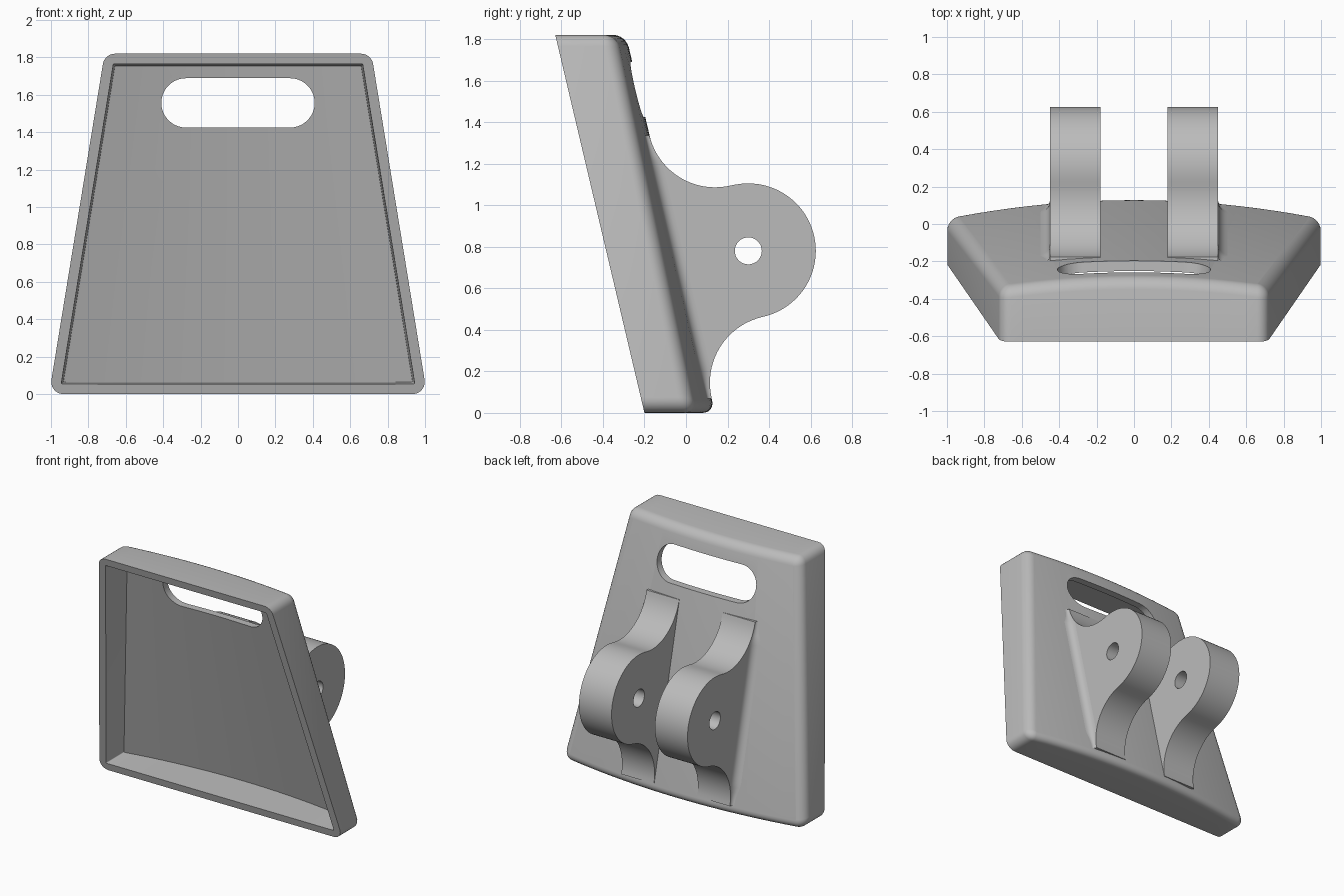
import bpy, bmesh
from math import sin, cos, pi, atan, atan2, sqrt, radians

cube = bpy.data.objects.get("Cube")
if cube:
    bpy.data.objects.remove(cube)

grey = bpy.data.materials.new("plain grey")
grey.use_nodes = True
COLOUR = (0.5, 0.5, 0.5, 1)
grey.diffuse_color = COLOUR
grey.node_tree.nodes["Principled BSDF"].inputs["Base Color"].default_value = COLOUR

HEIGHT, TAPER, LEAN = 1.82, 0.163, 0.236


def front(z):
    return -0.20 - LEAN * z


def back(x, z):
    return 0.14 - LEAN * z - 0.1 * x * x


def make(name, bm):
    bmesh.ops.recalc_face_normals(bm, faces=bm.faces)
    mesh = bpy.data.meshes.new(name)
    bm.to_mesh(mesh)
    bm.free()
    mesh.materials.append(grey)
    ob = bpy.data.objects.new(name, mesh)
    bpy.context.collection.objects.link(ob)
    return ob


def activate(ob):
    bpy.ops.object.select_all(action='DESELECT')
    ob.select_set(True)
    bpy.context.view_layer.objects.active = ob


def smooth(ob):
    activate(ob)
    bpy.ops.object.shade_smooth_by_angle(angle=radians(30))


def cut(ob, cutter):
    mod = ob.modifiers.new("cut", 'BOOLEAN')
    mod.operation, mod.solver, mod.object = 'DIFFERENCE', 'EXACT', cutter
    activate(ob)
    bpy.ops.object.modifier_apply(modifier=mod.name)
    bpy.data.objects.remove(cutter)


def arc(cx, cy, r, a0, a1, n):
    return [(cx + r * cos(a0 + (a1 - a0) * i / n),
             cy + r * sin(a0 + (a1 - a0) * i / n)) for i in range(n + 1)]


def prism(name, points, place, d0, d1):
    """Extrude a 2D outline between two depths."""
    bm = bmesh.new()
    a, b = ([bm.verts.new(place(p, q, d)) for p, q in points] for d in (d0, d1))
    bm.faces.new(a)
    bm.faces.new(b)
    for i in range(len(a)):
        bm.faces.new((a[i - 1], a[i], b[i], b[i - 1]))
    return make(name, bm)


# Tapered, rounded outline as a bottom row and a top row with matching points
def outline(inset, radius):
    m = inset + radius
    side = atan(TAPER)

    def row(z, a0, a1):
        half = 1.01 - TAPER * z - m * sqrt(1 + TAPER ** 2)
        corner = arc(half, z, radius, a0, a1, 6)
        x, edge = corner[0]
        flat = [(x * (i / 10 - 1), edge) for i in range(1, 20)]
        return [(-p, q) for p, q in reversed(corner)] + flat + corner

    return row(m, -pi / 2, side) + row(HEIGHT - m, pi / 2, side)[::-1]


# Hollow panel shell, skinned through loops from the inside round to the back
bm = bmesh.new()


def loop(inset, radius, depth):
    return [bm.verts.new((x, depth(x, z), z)) for x, z in outline(inset, radius)]


def flat_front(x, z):
    return front(z)


loops = [loop(0.065, 0.006, lambda x, z: back(x, z) - 0.055),
         loop(0.055, 0.006, flat_front),
         loop(0, 0.065, flat_front)]
FILLET = 0.06
for k in range(7):
    t = k * pi / 12
    drop = FILLET * (1 - sin(t))
    loops.append(loop(FILLET * (1 - cos(t)), 0.065 - FILLET * (1 - cos(t)),
                      lambda x, z: back(x, z) - drop))
for a, b in zip(loops, loops[1:]):
    for i in range(len(a)):
        bm.faces.new((a[i - 1], a[i], b[i], b[i - 1]))
for cap in (loops[0], loops[-1]):
    n = len(cap)
    for i in range(n // 2 - 1):
        bm.faces.new((cap[i], cap[i + 1], cap[n - 2 - i], cap[n - 1 - i]))
panel = make("panel_shell", bm)

# Rounded handle slot
slot = (arc(0.278, 1.557, 0.132, -pi / 2, pi / 2, 20)
        + arc(-0.278, 1.557, 0.132, pi / 2, 3 * pi / 2, 20))
cut(panel, prism("slot_cutter", slot, lambda p, q, d: (p, d, q), -1, 1))
smooth(panel)

# Mounting lugs: a round eye blended into the panel by two concave arcs
R = 0.325
EYE, UPPER, LOWER = (0.30, 0.78), (0.14, 1.411), (0.44, 0.145)
foot = pi + atan(LEAN)
up = atan2(UPPER[1] - EYE[1], UPPER[0] - EYE[0])
down = atan2(LOWER[1] - EYE[1], LOWER[0] - EYE[0])
profile = (arc(*UPPER, R, foot, up + pi, 18)
           + arc(*EYE, R, up, down, 40)[1:]
           + arc(*LOWER, R, down + pi, foot, 18)[1:])
top_z, low_z = profile[0][1], profile[-1][1]
profile += [(back(0, z) - 0.04, z) for z in (low_z, top_z)]


def lug_height(z):
    for cy, cz in (UPPER, LOWER):
        if abs(z - cz) < R:
            return cy - sqrt(R * R - (z - cz) ** 2) - back(0.45, z)
    return R


def place_x(p, q, d):
    return (d, p, q)


for name, s in (("left", 1), ("right", -1)):
    lug = prism(name + "_lug", profile, place_x, s * 0.18, s * 0.45)
    hole = arc(*EYE, 0.065, 0, 2 * pi, 32)[:-1]
    cut(lug, prism("hole_cutter", hole, place_x, s * 0.1, s * 0.5))
    smooth(lug)

    # Concave blend along the outer foot of the lug
    bm = bmesh.new()
    rows = []
    for i in range(41):
        z = low_z + (top_z - low_z) * i / 40
        r = max(0.004, min(0.05, lug_height(z)))
        rows.append([])
        for k in range(7):
            t = k * pi / 12
            x = 0.45 + r * (1 - cos(t))
            rows[-1].append(bm.verts.new((s * x, back(x, z) + r * (1 - sin(t)), z)))
    for a, b in zip(rows, rows[1:]):
        for k in range(6):
            quad = (a[k], a[k + 1], b[k + 1], b[k])
            bm.faces.new(quad if s > 0 else quad[::-1])
    blend = make(name + "_lug_blend", bm)
    if sum(p.normal.x for p in blend.data.polygons) * s < 0:
        blend.data.flip_normals()
    smooth(blend)
